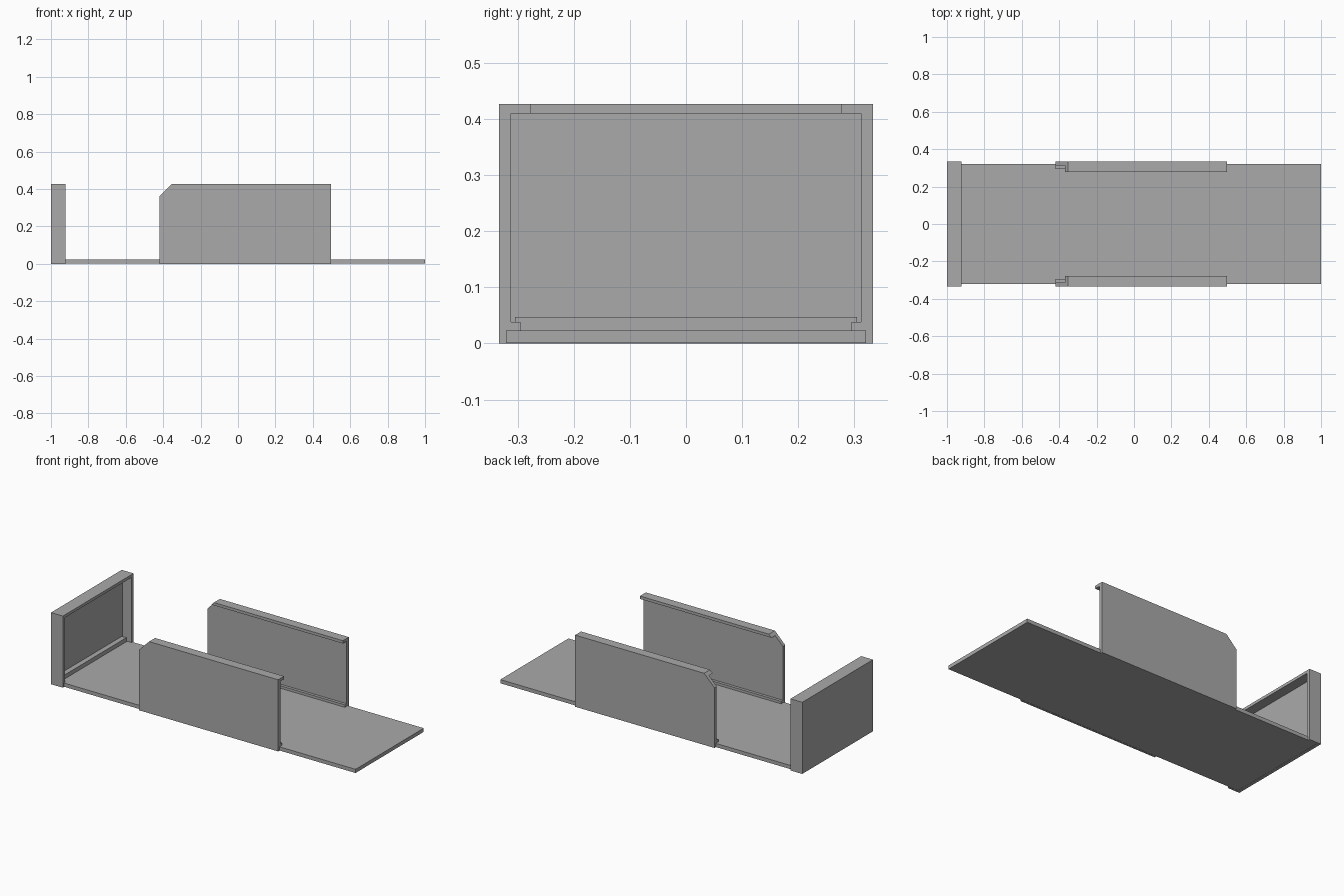
import bpy
import bmesh

cube = bpy.data.objects.get("Cube")
if cube:
    bpy.data.objects.remove(cube, do_unlink=True)

grey = bpy.data.materials.new("plain_grey")
grey.use_nodes = True
colour = (0.4, 0.4, 0.4, 1)
grey.diffuse_color = colour
grey.node_tree.nodes["Principled BSDF"].inputs["Base Color"].default_value = colour


def extrude(name, profile, axis, start, end, chamfer=None):
    """Sweep a closed 2D profile along x or y; optionally slice off a corner."""
    bm = bmesh.new()

    def place(a, b, t):
        return (t, a, b) if axis == "x" else (a, t, b)

    face = bm.faces.new([bm.verts.new(place(a, b, start)) for a, b in profile])
    moved = bmesh.ops.extrude_face_region(bm, geom=[face])
    verts = [g for g in moved["geom"] if isinstance(g, bmesh.types.BMVert)]
    bmesh.ops.translate(bm, verts=verts, vec=place(0, 0, end - start))
    if chamfer:
        point, normal = chamfer
        cut = bmesh.ops.bisect_plane(bm, geom=bm.verts[:] + bm.edges[:] + bm.faces[:],
                                     plane_co=point, plane_no=normal, clear_outer=True)
        edges = [g for g in cut["geom_cut"] if isinstance(g, bmesh.types.BMEdge)]
        bmesh.ops.edgeloop_fill(bm, edges=edges)
    bmesh.ops.recalc_face_normals(bm, faces=bm.faces)
    mesh = bpy.data.meshes.new(name)
    bm.to_mesh(mesh)
    bm.free()
    mesh.materials.append(grey)
    obj = bpy.data.objects.new(name, mesh)
    bpy.context.collection.objects.link(obj)
    return obj


def rect(a, b, c, d):
    return [(a, c), (b, c), (b, d), (a, d)]


# Floor plate and the upturned bar at its end
extrude("base_plate", rect(-0.321, 0.321, 0.001, 0.023), "x", -0.985, 1.0)
extrude("base_locking_bar", rect(-0.305, 0.305, 0.023, 0.047), "x", -0.98, -0.95)

# End cap: back panel and a three-sided rim open at the bottom
extrude("end_panel", rect(-0.333, 0.333, 0, 0.427), "x", -1.0, -0.98)
rim = [(-0.333, 0), (-0.333, 0.427), (0.333, 0.427), (0.333, 0),
       (0.321, 0), (0.321, 0.023), (0.312, 0.023), (0.312, 0.41),
       (-0.312, 0.41), (-0.312, 0.023), (-0.321, 0.023), (-0.321, 0)]
extrude("end_rim", rim, "x", -0.98, -0.922)

# Side panels: top flange, bottom lip, stepped foot around the plate, cut corner
section = [(0.333, 0), (0.333, 0.427), (0.277, 0.427), (0.277, 0.41),
           (0.312, 0.41), (0.312, 0.038), (0.295, 0.038), (0.295, 0.023),
           (0.321, 0.023), (0.321, 0)]
for side, name in ((1, "back_side_panel"), (-1, "front_side_panel")):
    extrude(name, [(side * y, z) for y, z in section], "x", -0.421, 0.498,
            chamfer=((-0.353, 0, 0.427), (-1, 0, 1)))
